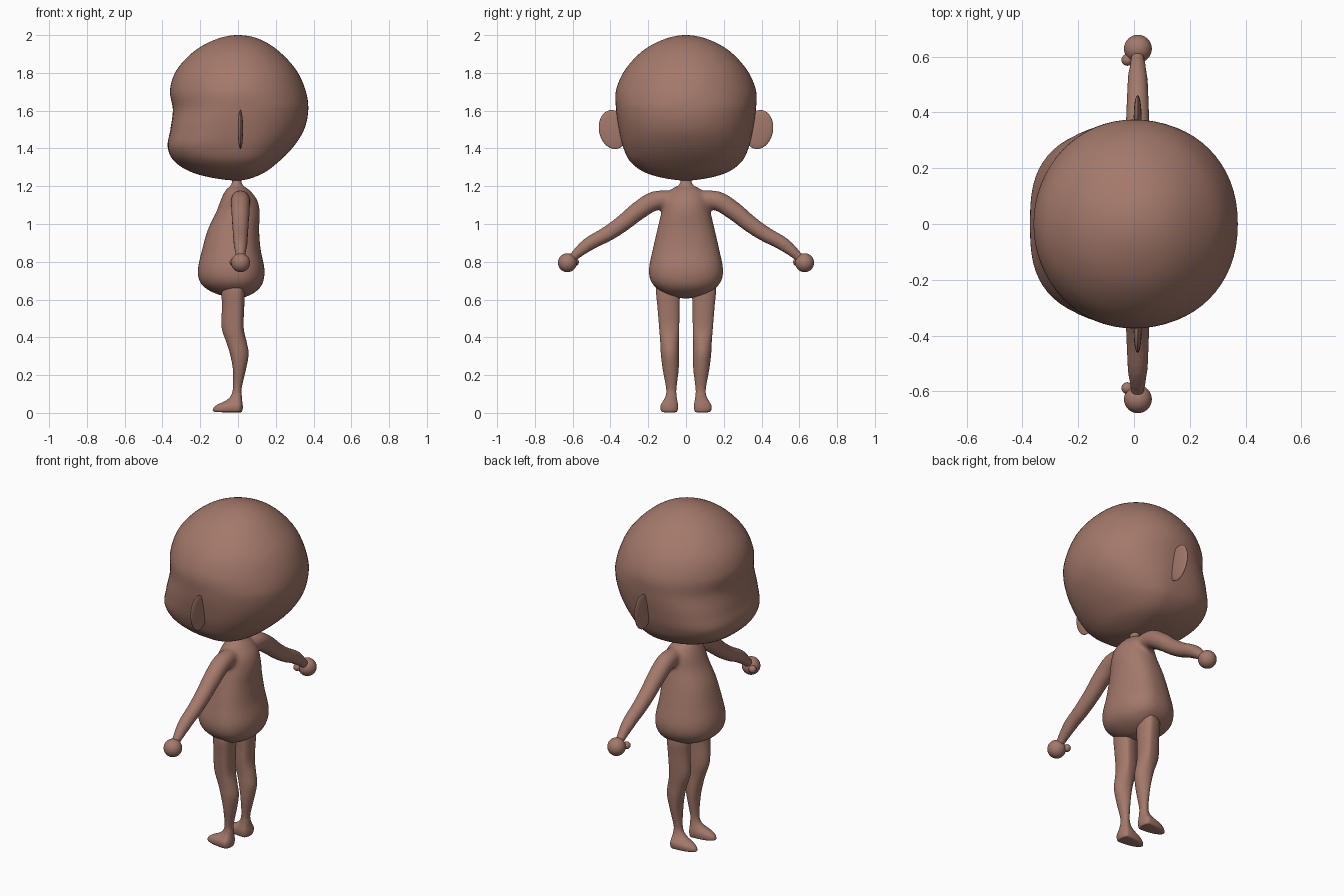
import bpy, bmesh, math
from mathutils import Vector

cube = bpy.data.objects.get("Cube")
if cube:
    bpy.data.objects.remove(cube, do_unlink=True)

skin = bpy.data.materials.new("brown_skin")
skin.use_nodes = True
color = (0.37, 0.19, 0.145, 1)
skin.diffuse_color = color
skin.node_tree.nodes["Principled BSDF"].inputs["Base Color"].default_value = color


def finish(obj):
    obj.data.materials.clear()
    obj.data.materials.append(skin)
    for poly in obj.data.polygons:
        poly.use_smooth = True
    return obj


def spline(rows, steps):
    """Smooth curve through rows (z, front, back, half width, centre y, exponent)."""
    def phantom(end, inner):
        if end[3] == 0:  # rounded pole
            return (inner[0], -inner[1], -inner[2], -inner[3], inner[4], inner[5])
        return end
    pts = [phantom(rows[0], rows[1])] + rows + [phantom(rows[-1], rows[-2])]
    out = []
    for a, b, c, d in zip(pts, pts[1:], pts[2:], pts[3:]):
        for i in range(steps):
            t = i / steps
            out.append([0.5 * (2*q + (r-p)*t + (2*p-5*q+4*r-s)*t*t + (3*q-p-3*r+s)*t**3)
                        for p, q, r, s in zip(a, b, c, d)])
    return out + [rows[-1]]


def loft(name, rows, steps=5, sides=48):
    """Stack of rounded sections, with separate front and back depths."""
    bm = bmesh.new()
    rings = []
    for z, front, back, half, cy, n in spline(rows, steps):
        mid = 0 if front < 0 < back else (front + back) / 2
        ring = []
        for i in range(sides):
            a = 2 * math.pi * i / sides
            c, s = math.cos(a), math.sin(a)
            e = 2 / n if c < 0 else 2 / min(n, 2.15)
            reach = (mid - front) if c < 0 else (back - mid)
            x = mid + math.copysign(abs(c) ** e, c) * reach
            y = cy + math.copysign(abs(s) ** e, s) * half
            ring.append(bm.verts.new((x, y, z)))
        rings.append(ring)
    for lo, hi in zip(rings, rings[1:]):
        for i in range(sides):
            j = (i + 1) % sides
            bm.faces.new((lo[i], lo[j], hi[j], hi[i]))
    bm.faces.new(rings[0][::-1])
    bm.faces.new(rings[-1])
    bmesh.ops.remove_doubles(bm, verts=bm.verts, dist=0.0004)
    bmesh.ops.recalc_face_normals(bm, faces=bm.faces)
    mesh = bpy.data.meshes.new(name)
    bm.to_mesh(mesh)
    bm.free()
    obj = bpy.data.objects.new(name, mesh)
    bpy.context.collection.objects.link(obj)
    return finish(obj)


def ball(name, loc, scale, tilt=0):
    bpy.ops.mesh.primitive_uv_sphere_add(segments=32, ring_count=20, location=loc,
                                         rotation=(tilt, 0, 0))
    obj = bpy.context.object
    obj.name = name
    obj.scale = scale
    return finish(obj)


def limb(name, path):
    """Round tube through points (x, y, z, radius)."""
    curve = bpy.data.curves.new(name, 'CURVE')
    curve.dimensions = '3D'
    curve.bevel_depth = 1
    curve.bevel_resolution = 6
    curve.use_fill_caps = True
    sp = curve.splines.new('BEZIER')
    sp.bezier_points.add(len(path) - 1)
    for p, (x, y, z, r) in zip(sp.bezier_points, path):
        p.co = Vector((x, y, z))
        p.radius = r
        p.handle_left_type = p.handle_right_type = 'AUTO'
    obj = bpy.data.objects.new(name, curve)
    bpy.context.collection.objects.link(obj)
    bpy.ops.object.select_all(action='DESELECT')
    obj.select_set(True)
    bpy.context.view_layer.objects.active = obj
    bpy.ops.object.convert(target='MESH')
    return bpy.context.object


# Head: the face looks along -x, with squarer cheeks below the brow
loft("head", [
    (1.23, 0, 0, 0, 0, 2), (1.262, -.21, .12, .19, 0, 2.2),
    (1.325, -.33, .21, .29, 0, 2.5), (1.405, -.372, .29, .332, 0, 2.8),
    (1.5, -.358, .35, .355, 0, 2.6), (1.605, -.345, .372, .37, 0, 2.2),
    (1.71, -.36, .357, .37, 0, 2), (1.82, -.322, .305, .32, 0, 2),
    (1.92, -.225, .21, .225, 0, 2), (1.98, -.11, .11, .11, 0, 2),
    (2.0, 0, 0, 0, 0, 2)], steps=6, sides=64)

# Torso with neck
torso = loft("torso", [
    (.605, 0, 0, 0, 0, 2), (.622, -.09, .06, .09, 0, 2.1),
    (.655, -.165, .11, .15, 0, 2.2), (.70, -.205, .135, .187, 0, 2.2),
    (.765, -.212, .14, .196, 0, 2.2), (.865, -.19, .12, .176, 0, 2.2),
    (.97, -.16, .112, .152, 0, 2.2), (1.065, -.115, .115, .13, 0, 2.1),
    (1.13, -.09, .10, .12, 0, 2), (1.18, -.065, .06, .085, 0, 2),
    (1.21, -.035, .022, .035, 0, 2), (1.26, -.035, .022, .03, 0, 2)])

# Arms, blended into the torso
arms = [limb("arm", [(.013, s * y, z, r) for y, z, r in (
    (.05, 1.13, .045), (.165, 1.122, .052), (.245, 1.075, .05), (.34, 1.0, .045),
    (.41, .952, .042), (.52, .89, .037), (.605, .818, .024), (.63, .795, .022))])
    for s in (1, -1)]
bpy.ops.object.select_all(action='DESELECT')
for part in arms + [torso]:
    part.select_set(True)
bpy.context.view_layer.objects.active = torso
bpy.ops.object.join()
torso.name = "torso_and_arms"
remesh = torso.modifiers.new("blend", 'REMESH')
remesh.mode = 'VOXEL'
remesh.voxel_size = 0.01
remesh.use_smooth_shade = True
soften = torso.modifiers.new("soften", 'SMOOTH')
soften.factor = 0.5
soften.iterations = 8
finish(torso)

for s, side in ((-1, "left"), (1, "right")):
    # Ear, hand and thumb
    ball(side + "_ear", (.013, s * .385, 1.5), (.014, .076, .104), tilt=-s * .18)
    ball(side + "_hand", (.014, s * .628, .795), (.05, .05, .05))
    ball(side + "_thumb", (-.024, s * .588, .798), (.021, .021, .021))
    # Leg with foot
    loft(side + "_leg", [(z, f, b, h, s * cy, 2) for z, f, b, h, cy in (
        (.003, -.06, .012, .025, .085), (.006, -.125, .02, .04, .088),
        (.022, -.132, .025, .046, .089), (.042, -.112, .025, .046, .088),
        (.065, -.065, .022, .037, .083), (.09, -.038, .02, .029, .079),
        (.13, -.027, .019, .027, .078), (.23, -.027, .042, .042, .081),
        (.31, -.042, .056, .048, .085), (.37, -.06, .047, .049, .087),
        (.45, -.086, .03, .053, .089), (.56, -.085, .033, .058, .093),
        (.66, -.085, .037, .063, .095), (.73, -.06, .03, .045, .09))], sides=32)
